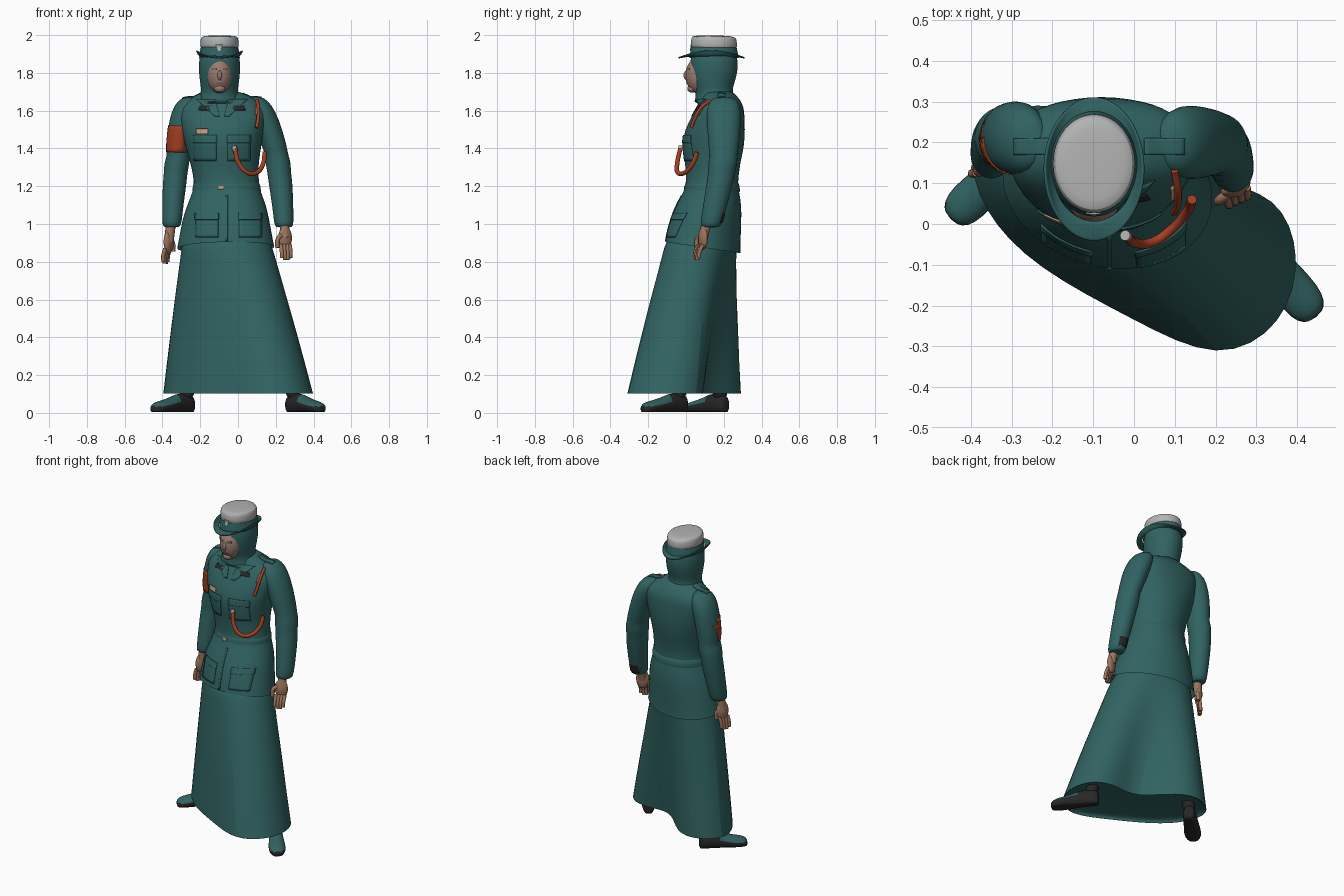
import bpy, bmesh
from math import sin, cos, pi, radians, copysign
from mathutils import Vector, Matrix
from mathutils.bvhtree import BVHTree

cube = bpy.data.objects.get("Cube")
if cube:
    bpy.data.objects.remove(cube)


def material(name, *rgb):
    m = bpy.data.materials.new(name)
    m.use_nodes = True
    m.diffuse_color = (*rgb, 1)
    m.node_tree.nodes["Principled BSDF"].inputs["Base Color"].default_value = (*rgb, 1)
    return m


TEAL = material("teal cloth", .03, .125, .122)
WHITE = material("white hat", .45, .45, .45)
SKIN = material("face skin", .31, .2, .16)
HAND = material("hand skin", .34, .18, .11)
LIP = material("dark skin", .21, .12, .095)
RED = material("orange red", .37, .05, .015)
BLACK = material("black leather", .02, .02, .02)
PEACH = material("peach badge", .55, .32, .21)


def finish(name, bm, mat, subsurf=0, thick=0):
    bmesh.ops.recalc_face_normals(bm, faces=bm.faces)
    me = bpy.data.meshes.new(name)
    bm.to_mesh(me)
    bm.free()
    me.materials.append(mat)
    ob = bpy.data.objects.new(name, me)
    bpy.context.collection.objects.link(ob)
    if thick:
        mod = ob.modifiers.new("thickness", "SOLIDIFY")
        mod.thickness, mod.offset = thick, 0
    if subsurf:
        mod = ob.modifiers.new("smooth", "SUBSURF")
        mod.levels = mod.render_levels = subsurf
    return ob


def ring(z, cx, cy, rx, ry, yaw=0, tilt=0, power=1, n=24):
    """Horizontal oval; tilt lowers the back, power under 1 squares it."""
    rot = Matrix.Rotation(radians(yaw), 3, "Z")
    pts = []
    for i in range(n):
        c, s = cos(2 * pi * i / n), sin(2 * pi * i / n)
        p = rot @ Vector((rx * copysign(abs(c) ** power, c), ry * copysign(abs(s) ** power, s), 0))
        pts.append(Vector((cx + p.x, cy + p.y, z - tilt * p.y)))
    return pts


def loft(name, rings, mat, caps=(True, True), subsurf=1, thick=0):
    bm = bmesh.new()
    rows = [[bm.verts.new(p) for p in r] for r in rings]
    n = len(rows[0])
    for a, b in zip(rows, rows[1:]):
        for i in range(n):
            j = (i + 1) % n
            bm.faces.new((a[i], a[j], b[j], b[i]))
    for row, cap in zip((rows[0], rows[-1]), caps):
        if cap:
            bm.faces.new(row)
    return finish(name, bm, mat, subsurf, thick)


def tube(name, pts, radius, mat):
    cu = bpy.data.curves.new(name, "CURVE")
    cu.dimensions, cu.bevel_depth, cu.bevel_resolution = "3D", radius, 3
    cu.resolution_u, cu.use_fill_caps = 6, True
    sp = cu.splines.new("BEZIER")
    sp.bezier_points.add(len(pts) - 1)
    for bp, p in zip(sp.bezier_points, pts):
        bp.co = p
        bp.handle_left_type = bp.handle_right_type = "AUTO"
    temp = bpy.data.objects.new(name, cu)
    me = bpy.data.meshes.new_from_object(temp)
    bpy.data.objects.remove(temp)
    me.materials.clear()
    me.materials.append(mat)
    ob = bpy.data.objects.new(name, me)
    bpy.context.collection.objects.link(ob)
    return ob


def ball(name, loc, scale, mat, yaw=0):
    bm = bmesh.new()
    bmesh.ops.create_uvsphere(bm, u_segments=24, v_segments=16, radius=1)
    m = Matrix.Translation(loc) @ Matrix.Rotation(radians(yaw), 4, "Z") @ Matrix.Diagonal((*scale, 1))
    bmesh.ops.transform(bm, matrix=m, verts=bm.verts)
    return finish(name, bm, mat)


def plate(name, targets, centre, w, h, mat, aim=(0, 1, 0), taper=1, shear=0, lift=.002, n=8):
    """Thin plate draped on the targets along the aim direction."""
    bpy.context.view_layer.update()
    dg = bpy.context.evaluated_depsgraph_get()
    trees = [BVHTree.FromObject(t, dg) for t in targets]
    aim = Vector(aim).normalized()
    up = Vector((0, 0, 1)) if abs(aim.z) < .9 else Vector((0, 1, 0))
    side = aim.cross(up).normalized()
    bm = bmesh.new()
    grid = {}
    for i in range(n + 1):
        for j in range(n + 1):
            u, v = i / n - .5, j / n - .5
            width = w * (taper + (1 - taper) * (v + .5))
            o = Vector(centre) + side * (u * width + shear * v) + up * v * h - aim
            hits = [x for x in (t.ray_cast(o, aim) for t in trees) if x[0]]
            if hits:
                p = min(hits, key=lambda x: x[3])[0]
                grid[i, j] = bm.verts.new(p - aim * lift)
    for i in range(n):
        for j in range(n):
            keys = [(i, j), (i + 1, j), (i + 1, j + 1), (i, j + 1)]
            if all(k in grid for k in keys):
                bm.faces.new([grid[k] for k in keys])
    return finish(name, bm, mat, thick=.004)


# Skirt: lofted from the hips to a wide, turned hem with a deep fold at the back
hem = [(.415, -.08), (.355, .075), (.2, .1), (.05, .06), (-.12, .285), (-.28, .305),
       (-.42, .2), (-.375, .03), (-.24, -.11), (0, -.235), (.21, -.345), (.37, -.25)]
hips = ring(.96, -.065, .09, .235, .188, -15, n=12)
skirt = []
for t in (0, .12, .25, .4, .55, .7, .85, .96, .995, 1):
    flare = t + .025 * sin(pi * t)
    skirt.append([Vector((p.x + (q[0] - p.x) * flare, p.y + (q[1] - p.y) * flare, .96 - .86 * t))
                  for p, q in zip(hips, hem)])
skirt.append([Vector((p.x * .97, p.y * .97, .104)) for p in skirt[-1]])
skirt.append([Vector((p.x * .94, p.y * .94, .13)) for p in skirt[-2]])
loft("skirt", skirt, TEAL, subsurf=2)

# Jacket body
jacket = loft("jacket", [ring(*r) for r in (
    (.875, -.065, .09, .264, .197, -15, .15), (.88, -.065, .09, .263, .196, -15, .15),
    (.94, -.065, .095, .25, .192, -14, .12),
    (1.02, -.065, .105, .235, .188, -12), (1.1, -.06, .12, .212, .175, -8),
    (1.17, -.06, .135, .182, .147, -5), (1.22, -.06, .138, .172, .138),
    (1.3, -.07, .14, .178, .143), (1.38, -.075, .143, .195, .16),
    (1.46, -.08, .147, .212, .167, 0, 0, .93), (1.54, -.08, .162, .227, .15, 0, 0, .88),
    (1.6, -.08, .178, .235, .132, 0, 0, .85), (1.645, -.08, .185, .21, .112, 0, 0, .85),
    (1.68, -.085, .178, .14, .09), (1.71, -.09, .16, .08, .08))], TEAL, (False, True))
belt = loft("belt", [ring(z, -.06, .138, r, r - .034, -3) for z, r in
                     ((1.17, .182), (1.178, .184), (1.208, .18), (1.215, .174))], TEAL, (False, False))

# Sleeves share one set of radii, swelling at the elbow folds
girth = ((1.675, .03, .04), (1.655, .055, .075), (1.6, .073, .094), (1.5, .071, .088),
         (1.4, .066, .08), (1.36, .06, .074), (1.32, .068, .078), (1.27, .062, .07), (1.22, .064, .071),
         (1.1, .056, .064), (1, .052, .058), (.98, .044, .05))
paths = {
    "right": ([-.25, -.263, -.28, -.303, -.315, -.315, -.325, -.33, -.335, -.345, -.35, -.352],
              [.205, .205, .21, .212, .212, .212, .212, .21, .205, .185, .166, .164]),
    "left": ([.09, .103, .125, .165, .195, .208, .213, .218, .225, .237, .243, .244],
             [.2, .2, .2, .2, .2, .198, .195, .187, .18, .155, .132, .128])}
sleeves = {}
for side, (xs, ys) in paths.items():
    sleeves[side] = loft(side + "_sleeve", [ring(z, x, y, rx, ry) for (z, rx, ry), x, y
                                            in zip(girth, xs, ys)], TEAL)

# Hands: palm, four fingers and a thumb
for side, wrist, yaw, lean in (("right", (-.355, .155, .97), 60, (-.03, -.01)),
                               ("left", (.245, .112, .99), 25, (.01, -.055))):
    base = Vector(wrist)
    lean = Vector((*lean, 0))
    across = Matrix.Rotation(radians(yaw), 3, "Z") @ Vector((1, 0, 0))
    mid = base + lean * .4 + Vector((0, 0, -.065))
    ball(side + "_palm", mid, (.039, .021, .062), HAND, yaw)
    tube(side + "_wrist", [base + Vector((0, 0, .03)), mid], .026, HAND)
    for f in range(4):
        off = across * (f - 1.5) * .018
        tip = base + lean + off * .9 + Vector((0, 0, -.185 + .01 * abs(f - 1.5)))
        knuckle = base + lean * .6 + off + Vector((0, 0, -.1))
        tube(f"{side}_finger_{f + 1}", [knuckle, (knuckle + tip) / 2 + lean * .12, tip], .0105, HAND)
    inward = across * (.04 if side == "right" else -.04) + Vector((0, -.012, 0))
    tube(side + "_thumb", [mid + Vector((0, 0, .02)), mid + inward, mid + inward * 1.15 + Vector((0, 0, -.05))],
         .012, HAND)

# Shoes: rings along the foot, teal on the upper toe
for side, heel, yaw in (("right", (-.25, .205), 224), ("left", (.275, -.01), -52)):
    place = Matrix.Translation((*heel, 0)) @ Matrix.Rotation(radians(yaw), 4, "Z")
    rings = []
    for d, w, h in ((-.01, .025, .08), (0, .036, .1), (.06, .04, .105), (.11, .042, .1),
                    (.16, .048, .078), (.22, .052, .065), (.26, .043, .055), (.278, .02, .04)):
        rings.append([place @ Vector((d, w * cos(a), max(.004, h / 2 * (1 + 1.15 * sin(a))) * .93))
                      for a in (2 * pi * i / 24 for i in range(24))])
    shoe = loft(side + "_shoe", rings, BLACK)
    shoe.data.materials.append(TEAL)
    back = place.inverted()
    for p in shoe.data.polygons:
        p.material_index = int((back @ p.center).x > .11 and p.center.z > .03 and p.normal.z > .3)
    ankle = place @ Vector((.035, 0, 0))
    loft(side + "_ankle", [ring(z, ankle.x * s, ankle.y, .038, .038) for z, s in
                           ((.07, 1), (.12, .97), (.18, .93))], BLACK)

# Head scarf and face
scarf = loft("head_scarf", [ring(z, -.098, y, rx, ry) for z, y, rx, ry in (
    (1.63, .155, .13, .12), (1.665, .155, .108, .105), (1.7, .148, .096, .096), (1.74, .145, .102, .11),
    (1.79, .147, .109, .124), (1.84, .148, .111, .128), (1.89, .148, .106, .124), (1.93, .148, .09, .1))], TEAL)
face = ball("face", (-.097, .073, 1.787), (.067, .076, .098), SKIN)
ball("nose", (-.097, .004, 1.787), (.012, .017, .026), SKIN)
ball("chin", (-.097, .032, 1.717), (.03, .025, .022), SKIN)
for s, side in ((-1, "right"), (1, "left")):
    plate(side + "_eye", [face], (-.097 + s * .027, 0, 1.82), .026, .009, LIP, lift=0)
plate("mouth", [face], (-.097, 0, 1.745), .034, .008, LIP, lift=0)

# Hat: band, crown and brim rolled up at the sides
loft("hat_band", [ring(z, -.098, .148, r, r + .022) for z, r in ((1.88, .109), (1.9, .107), (1.937, .099))],
     TEAL, (False, False))
crown = loft("hat_crown", [ring(z, -.098, .148, r, r * 1.2, 0, t) for z, r, t in (
    (1.926, .098, .01), (1.934, .103, .015), (1.975, .102, .035), (1.99, .097, .03),
    (1.996, .08, .02), (1.998, .03, 0))], WHITE)
brim = []
for rx, ry, lift in ((.1, .128, 0), (.112, .15, .3), (.12, .172, 1), (.122, .177, 1.2)):
    pts = ring(1.888, -.098, .135, rx, ry, n=32)
    for i, p in enumerate(pts):
        p.z += lift * (.034 * cos(2 * pi * i / 32) ** 2 - .008)
    brim.append(pts)
loft("hat_brim", brim, TEAL, (False, False), thick=.008)
plate("hat_badge", [crown, bpy.data.objects["hat_band"]], (-.1, 0, 1.932), .035, .034, WHITE, taper=.4)

# Collar, pockets, buttons and badges draped on the jacket
both = [jacket, *sleeves.values()]
for s, side in ((-1, "right"), (1, "left")):
    cx = -.085 + s * .09
    plate(side + "_lapel", [jacket, scarf], (-.085 + s * .055, 0, 1.615), .1, .09, TEAL, taper=.25, shear=s * .06)
    plate(side + "_collar_tab", [jacket], (-.085 + s * .09, 0, 1.615), .06, .024, BLACK, shear=-s * .01)
    plate(side + "_chest_pocket", [jacket], (cx, 0, 1.4), .12, .13, TEAL)
    plate(side + "_chest_flap", [jacket], (cx, 0, 1.45), .126, .04, TEAL, lift=.005)
    plate(side + "_hip_pocket", [jacket], (-.05 + s * .115, 0, .99), .12, .12, TEAL)
    plate(side + "_hip_flap", [jacket], (-.05 + s * .115, 0, 1.04), .126, .035, TEAL, lift=.005)
    plate(side + "_epaulette", both, (-.085 + s * .16, .19, 1.6), .1, .04, TEAL, aim=(0, 0, -1))
plate("front_seam", [jacket], (-.06, 0, 1.03), .012, .24, TEAL)
plate("name_tag", [jacket], (-.19, 0, 1.49), .062, .028, PEACH, lift=.007)
plate("buckle", [belt], (-.09, 0, 1.193), .028, .018, PEACH)
plate("shoulder_clip", both, (.1, 0, 1.605), .02, .05, PEACH, lift=.016)
plate("arm_badge", [sleeves["right"]], (-.318, .2, 1.45), .135, .14, RED, aim=(.45, .89, 0), taper=.85)
plate("cuff_lining", [sleeves["left"]], (.24, .14, 1.03), .06, .05, BLACK, aim=(0, -1, 0))

# Lanyard: shoulder cord and hanging loop
tube("shoulder_cord", [(.1, .13, 1.655), (.108, .078, 1.615), (.106, .045, 1.555), (.098, .028, 1.51)], .009, RED)
tube("lanyard_loop", [(-.015, -.03, 1.4), (.0, -.045, 1.33), (.045, -.045, 1.275), (.09, -.015, 1.268),
                      (.13, .03, 1.31), (.142, .06, 1.38)], .012, RED)
tube("lanyard_clip", [(-.015, -.03, 1.39), (-.022, -.028, 1.412)], .013, WHITE)

# Smooth shading with sharp edges kept
bpy.ops.object.select_all(action="DESELECT")
for ob in bpy.context.scene.objects:
    if ob.type == "MESH":
        ob.select_set(True)
        bpy.context.view_layer.objects.active = ob
bpy.ops.object.shade_smooth_by_angle(angle=radians(50))
